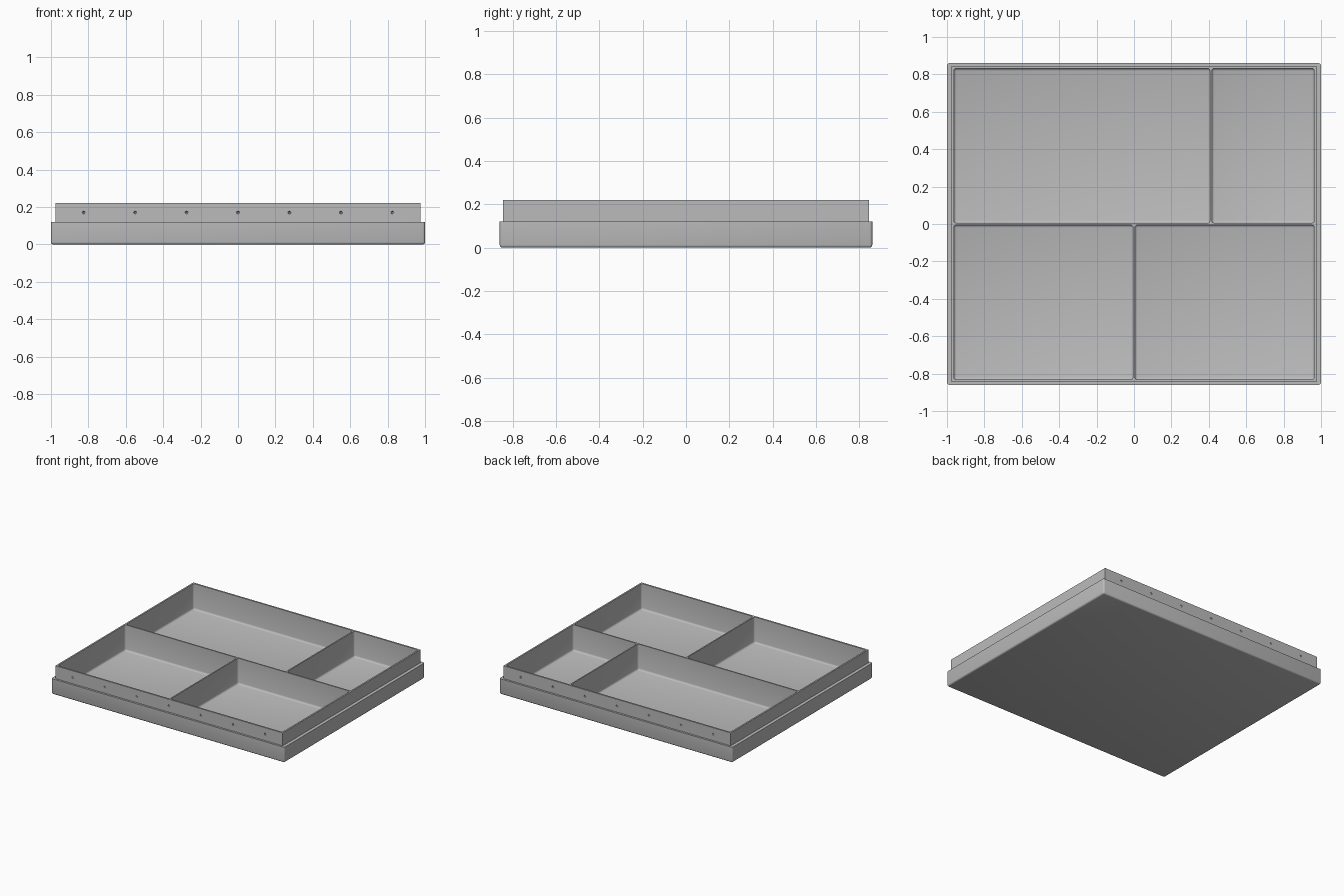
import bpy, bmesh
from mathutils import Matrix, Vector

if "Cube" in bpy.data.objects:
    bpy.data.objects.remove(bpy.data.objects["Cube"])

grey = bpy.data.materials.new("plain grey")
grey.diffuse_color = (0.5, 0.5, 0.5, 1)
grey.use_nodes = True
grey.node_tree.nodes["Principled BSDF"].inputs["Base Color"].default_value = grey.diffuse_color


def finish(name, bm):
    me = bpy.data.meshes.new(name)
    bm.to_mesh(me)
    bm.free()
    me.materials.append(grey)
    ob = bpy.data.objects.new(name, me)
    bpy.context.collection.objects.link(ob)
    return ob


def block(name, lo, hi, radius=0.0, segments=3):
    """Box from corner to corner; every edge except the top rim is rounded."""
    lo, hi = Vector(lo), Vector(hi)
    bm = bmesh.new()
    size = Matrix.Diagonal((*(hi - lo), 1))
    bmesh.ops.create_cube(bm, size=1, matrix=Matrix.Translation((lo + hi) / 2) @ size)
    if radius:
        edges = [e for e in bm.edges if min(v.co.z for v in e.verts) < lo.z + 1e-5]
        bmesh.ops.bevel(bm, geom=edges, offset=radius, segments=segments,
                        profile=0.5, affect='EDGES')
    return finish(name, bm)


def boolean(target, other, operation):
    mod = target.modifiers.new(operation, 'BOOLEAN')
    mod.operation, mod.object, mod.solver = operation, other, 'EXACT'
    bpy.context.view_layer.objects.active = target
    bpy.ops.object.modifier_apply(modifier=mod.name)
    bpy.data.objects.remove(other)


# Wide base with a narrower lip stepping in above it
tray = block("tray", (-1, -0.86, 0), (1, 0.86, 0.12), 0.012)
boolean(tray, block("lip", (-0.975, -0.845, 0.05), (0.975, 0.845, 0.22)), 'UNION')

# Four compartments, leaving thin dividers
IN_X, IN_Y, HALF, FLOOR = 0.963, 0.832, 0.005, 0.02
compartments = [
    (-IN_X, -IN_Y, -HALF, -HALF), (HALF, -IN_Y, IN_X, -HALF),
    (-IN_X, HALF, 0.411 - HALF, IN_Y), (0.411 + HALF, HALF, IN_X, IN_Y),
]
for x0, y0, x1, y1 in compartments:
    boolean(tray, block("compartment_cutter", (x0, y0, FLOOR), (x1, y1, 0.3), 0.014),
            'DIFFERENCE')

# Row of small latch dimples along the front and back of the lip
bm = bmesh.new()
for side in (-1, 1):
    for i in range(-3, 4):
        bmesh.ops.create_icosphere(
            bm, subdivisions=1, radius=0.01,
            matrix=Matrix.Translation((i * 0.275, side * 0.848, 0.17)))
boolean(tray, finish("dimple_cutter", bm), 'DIFFERENCE')

bpy.ops.object.select_all(action='DESELECT')
tray.select_set(True)
bpy.context.view_layer.objects.active = tray
bpy.ops.object.shade_smooth_by_angle(angle=0.6)
